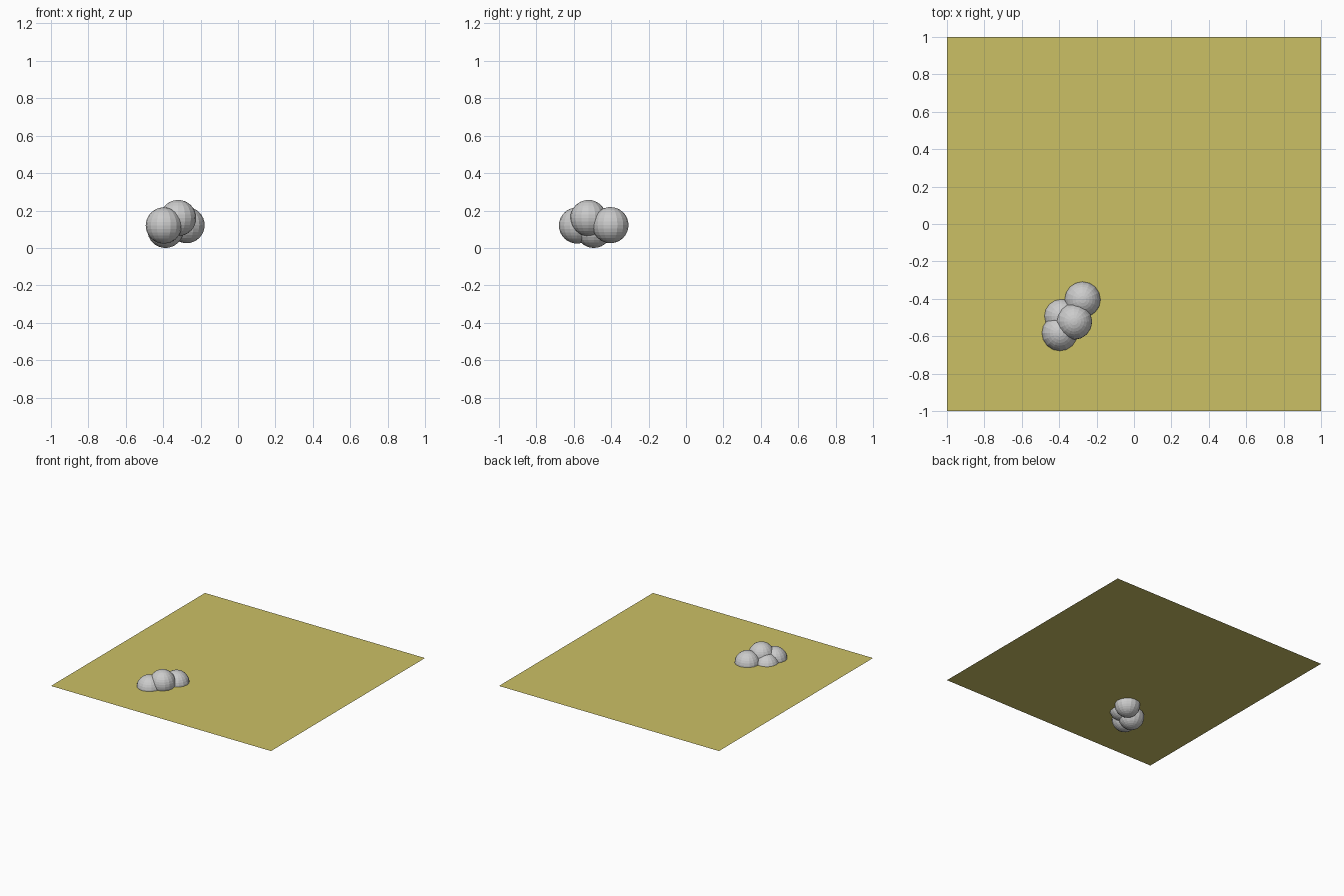
import bpy

if "Cube" in bpy.data.objects:
    bpy.data.objects.remove(bpy.data.objects["Cube"])

# Water surface: a single flat sheet cutting through the boulders
bpy.ops.mesh.primitive_plane_add(size=2, location=(0, 0, 0.128))
sheet = bpy.context.object
sheet.name = "ground_sheet"
mat = bpy.data.materials.new("olive_yellow")
mat.diffuse_color = (0.60, 0.53, 0.13, 1)
mat.use_nodes = True
mat.node_tree.nodes["Principled BSDF"].inputs["Base Color"].default_value = mat.diffuse_color
sheet.data.materials.append(mat)

# Cluster of four overlapping faceted balls
centres = {
    "low_ball": (-0.388, -0.493, 0.0965),
    "front_ball": (-0.397, -0.583, 0.12),
    "top_ball": (-0.320, -0.522, 0.16),
    "back_ball": (-0.275, -0.404, 0.122),
}
for name, centre in centres.items():
    bpy.ops.mesh.primitive_uv_sphere_add(segments=16, ring_count=16,
                                         radius=0.0965, location=centre)
    bpy.context.object.name = name
